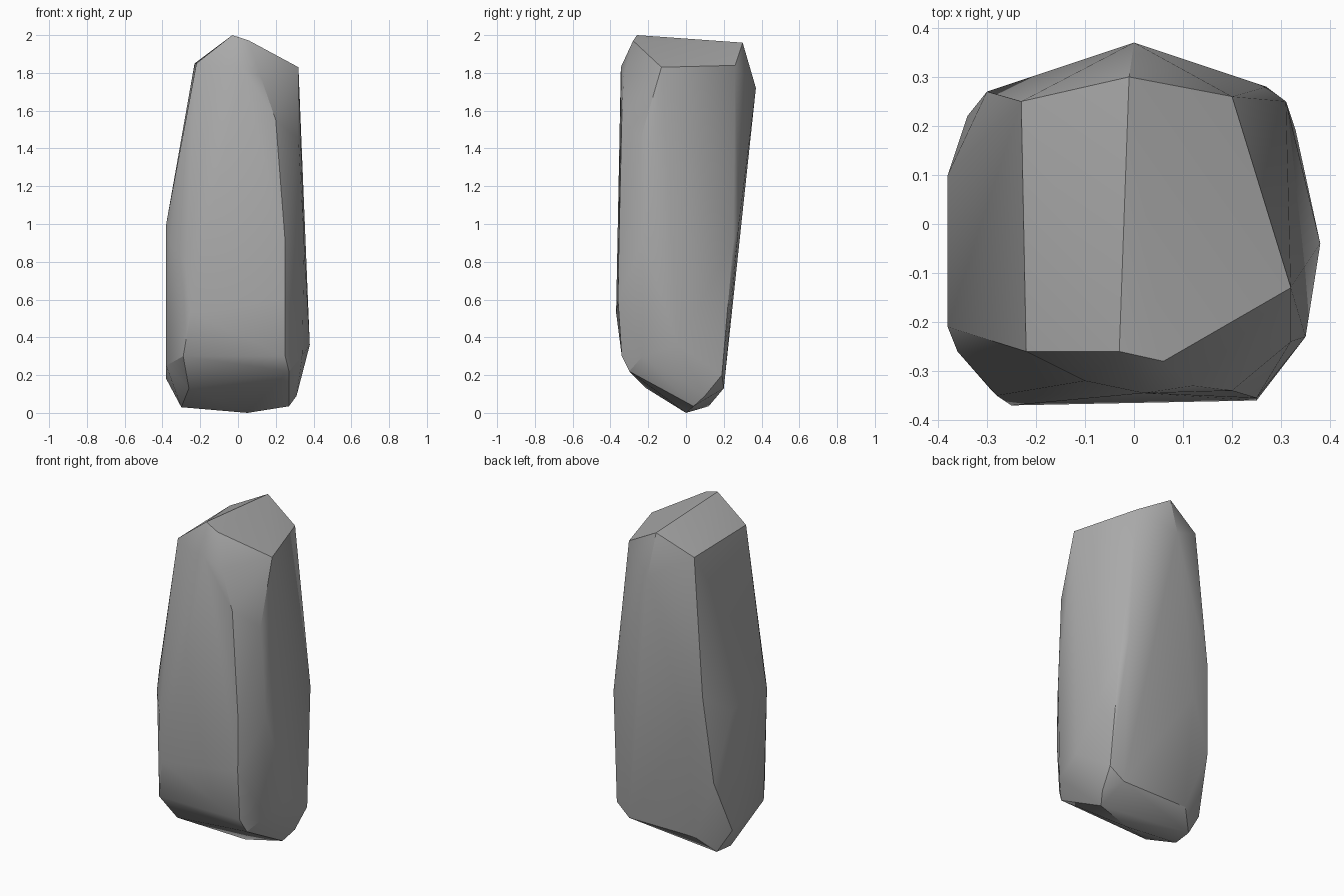
import bpy
import bmesh
import math

# Remove only the default object
default_cube = bpy.data.objects.get("Cube")
if default_cube:
    bpy.data.objects.remove(default_cube, do_unlink=True)


def make_material(name, colour):
    material = bpy.data.materials.new(name)
    material.use_nodes = True
    material.diffuse_color = colour
    shader = material.node_tree.nodes["Principled BSDF"]
    shader.inputs["Base Color"].default_value = colour
    return material


def make_rock(name, regions, material):
    """Wrap the corner points of every region in one faceted stone skin."""
    bm = bmesh.new()
    for corners in regions.values():
        for corner in corners:
            bm.verts.new(corner)
    hull = bmesh.ops.convex_hull(bm, input=bm.verts)
    leftovers = set(hull["geom_interior"]) | set(hull["geom_unused"])
    loose = [item for item in leftovers if isinstance(item, bmesh.types.BMVert)]
    bmesh.ops.delete(bm, geom=loose, context="VERTS")
    # Merge nearly level triangles into broad chiselled planes
    bmesh.ops.dissolve_limit(bm, angle_limit=math.radians(2),
                             verts=bm.verts, edges=bm.edges)
    bmesh.ops.recalc_face_normals(bm, faces=bm.faces)
    mesh = bpy.data.meshes.new(name)
    bm.to_mesh(mesh)
    bm.free()
    mesh.materials.append(material)
    rock = bpy.data.objects.new(name, mesh)
    bpy.context.collection.objects.link(rock)
    return rock


regions = {
    # Slanted cap with its ridge running front to back
    "cap": [(-.03, -.26, 2), (-.01, .3, 1.96), (.06, -.28, 1.97),
            (-.22, -.26, 1.85), (-.23, .25, 1.85),
            (.32, -.13, 1.83), (.2, .26, 1.84)],
    # Broad front plane, bending under near the base
    "front": [(.02, -.345, 1.83), (.12, -.33, 1.78), (-.1, -.32, 1.83),
              (.2, -.34, 1.55), (.25, -.355, .9), (.25, -.36, .6),
              (-.25, -.37, .53), (-.28, -.35, .8),
              (-.29, -.34, .3), (.25, -.34, .3)],
    # Chamfered flanks
    "left_flank": [(.32, -.24, 1.45), (.35, -.23, .9), (.34, -.23, .3),
                   (.38, -.04, .36), (.31, .25, .9), (.33, .19, .2)],
    "right_flank": [(-.36, -.26, .9), (-.38, -.21, 1), (-.38, .1, .9),
                    (-.38, -.2, .25), (-.38, .1, .18), (-.34, .22, .5)],
    # Leaning back with one high corner
    "back": [(0, .37, 1.72), (-.1, .31, 1.3), (-.3, .27, 1.03),
             (.27, .28, 1), (-.2, .27, .8)],
    # Tapered foot
    "foot": [(.27, -.3, .22), (-.26, -.21, .13), (.05, 0, 0),
             (.27, .04, .035), (-.29, .12, .035), (-.3, 0, .03),
             (.31, .1, .09), (.24, .2, .13), (-.2, .2, .13)],
}

stone = make_material("stone_grey", (.4, .4, .4, 1))
rock = make_rock("standing_rock", regions, stone)

# Soft shading across shallow bends, crisp main edges
bpy.ops.object.select_all(action="DESELECT")
rock.select_set(True)
bpy.context.view_layer.objects.active = rock
bpy.ops.object.shade_smooth_by_angle(angle=math.radians(30))
